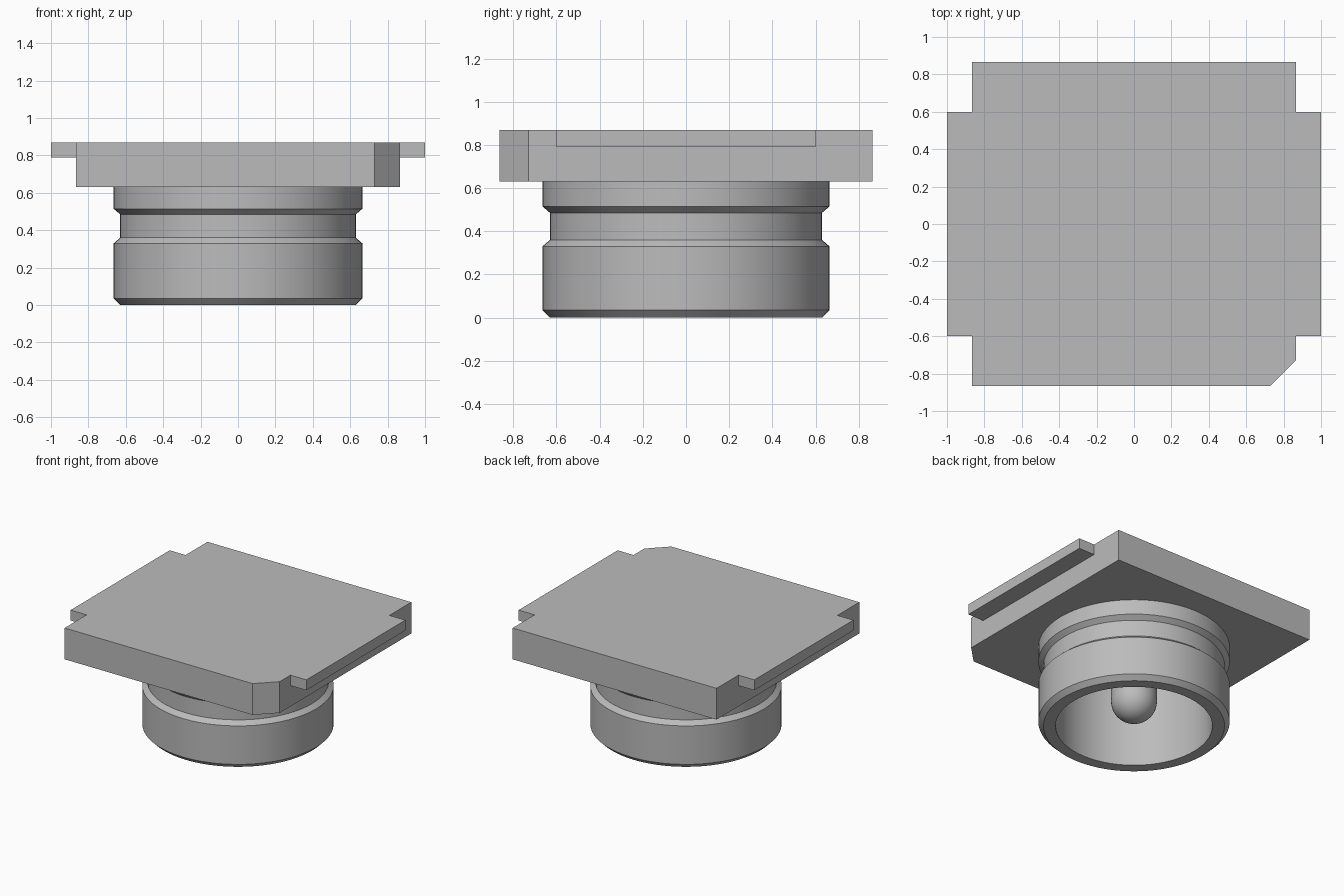
import bpy, bmesh
from math import pi, sin, cos, radians

if "Cube" in bpy.data.objects:
    bpy.data.objects.remove(bpy.data.objects["Cube"])

grey = bpy.data.materials.new("neutral_grey")
grey.use_nodes = True
GREY = (0.5, 0.5, 0.5, 1)
grey.diffuse_color = GREY
grey.node_tree.nodes["Principled BSDF"].inputs["Base Color"].default_value = GREY


def finish(name, bm):
    bmesh.ops.remove_doubles(bm, verts=bm.verts, dist=1e-5)
    bmesh.ops.recalc_face_normals(bm, faces=bm.faces)
    mesh = bpy.data.meshes.new(name)
    bm.to_mesh(mesh)
    bm.free()
    mesh.materials.append(grey)
    obj = bpy.data.objects.new(name, mesh)
    bpy.context.collection.objects.link(obj)
    return obj


def prism(name, outline, z0, z1):
    bm = bmesh.new()
    base = bm.faces.new([bm.verts.new((x, y, z0)) for x, y in outline])
    top = bmesh.ops.extrude_face_region(bm, geom=[base])["geom"]
    for v in top:
        if isinstance(v, bmesh.types.BMVert):
            v.co.z = z1
    return finish(name, bm)


def lathe(name, profile, closed, steps):
    """Spin a radius/height profile about z."""
    bm = bmesh.new()
    verts = [bm.verts.new((r, 0, z)) for r, z in profile]
    edges = [bm.edges.new(p) for p in zip(verts, verts[1:])]
    if closed:
        edges.append(bm.edges.new((verts[-1], verts[0])))
    bmesh.ops.spin(bm, geom=verts + edges, axis=(0, 0, 1), cent=(0, 0, 0),
                   angle=2 * pi, steps=steps, use_merge=True)
    obj = finish(name, bm)
    bpy.ops.object.select_all(action="DESELECT")
    obj.select_set(True)
    bpy.context.view_layer.objects.active = obj
    bpy.ops.object.shade_smooth_by_angle(angle=radians(25))
    return obj


# Square flange with one clipped corner
S, C, TOP, UNDER = 0.865, 0.73, 0.87, 0.63
prism("flange_plate", [(-S, -S), (C, -S), (S, -C), (S, S), (-S, S)], UNDER, TOP)

# Thin ledges along the two sides
for name, side in (("left_ledge", 1), ("right_ledge", -1)):
    prism(name, [(side * S, -0.6), (side, -0.6), (side, 0.6), (side * S, 0.6)], 0.79, TOP)

# Hollow barrel with chamfered rim and retaining groove
R, G, BORE = 0.665, 0.63, 0.545
barrel = lathe("barrel", [(BORE, 0), (G, 0), (R, 0.035), (R, 0.33), (G, 0.36),
                          (G, 0.485), (R, 0.515), (R, UNDER), (BORE, UNDER)], True, 64)

# Centre contact with a rounded tip
P = 0.16
tip = [(P * sin(i * pi / 20), 0.2 - P * cos(i * pi / 20)) for i in range(11)]
lathe("centre_pin", tip + [(P, UNDER)], False, 40)
